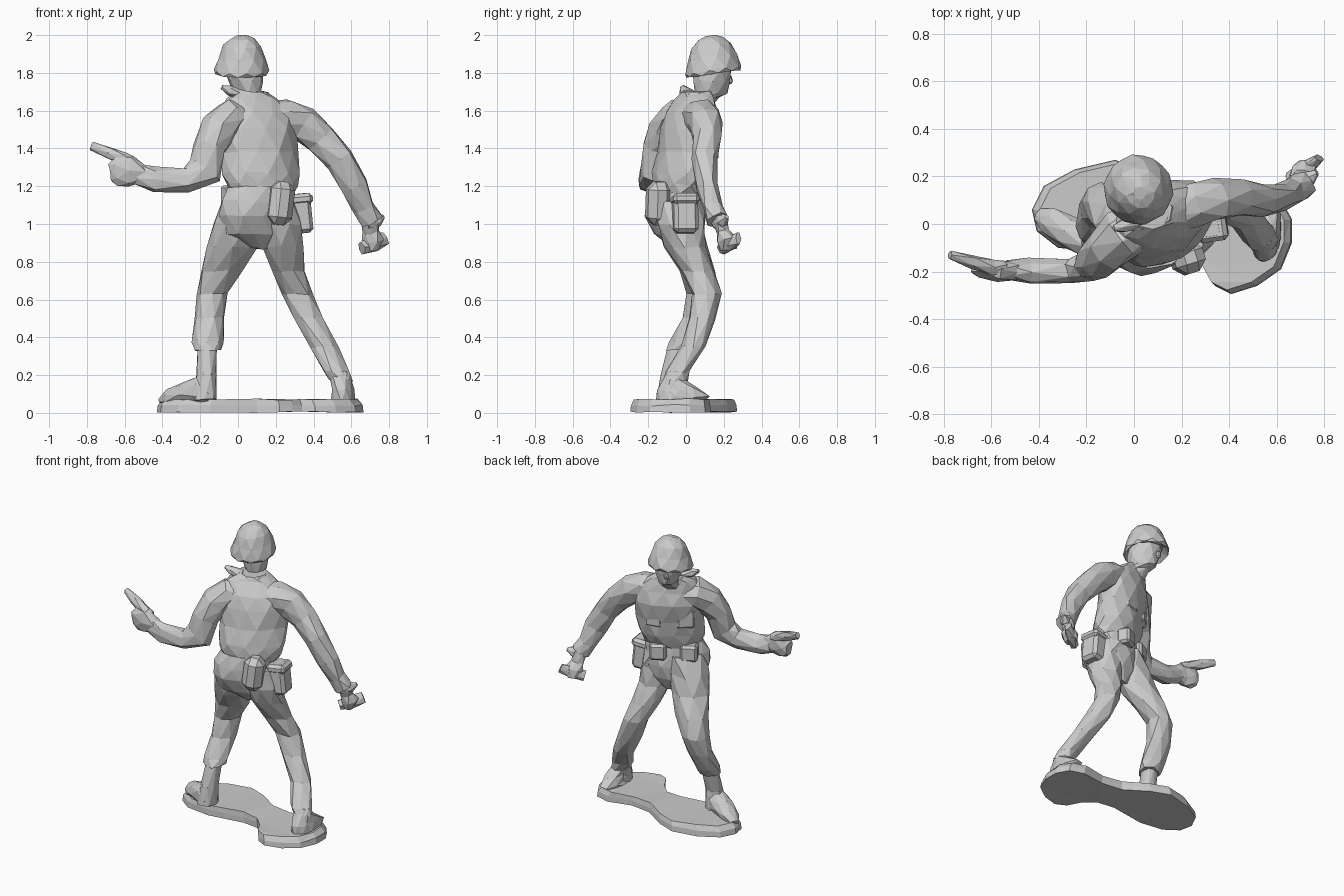
import bpy, bmesh, math, random
from mathutils import Vector, Matrix

random.seed(4)
YAW = math.radians(28)          # the body is turned on the base


def finish(name, bm):
    bmesh.ops.recalc_face_normals(bm, faces=bm.faces)
    me = bpy.data.meshes.new(name)
    bm.to_mesh(me)
    bm.free()
    ob = bpy.data.objects.new(name, me)
    bpy.context.collection.objects.link(ob)
    return ob


def loft(name, rings, n=8, yaw=None, jitter=0.005, tilt=0.0):
    """Skin elliptical rings (x, y, z, a, b): level if yaw is given, else across the path."""
    bm = bmesh.new()
    pts = [Vector(r[:3]) for r in rings]
    loops = []
    for i, r in enumerate(rings):
        if yaw is None:
            t = (pts[min(i + 1, len(pts) - 1)] - pts[max(i - 1, 0)]).normalized()
            u = Vector((0, 1, 0))
            u = (u - t * u.dot(t)).normalized()
            v = t.cross(u)
        else:
            u = Vector((math.cos(yaw), math.sin(yaw), 0))
            v = Vector((-math.sin(yaw), math.cos(yaw), 0))
        loop = []
        for k in range(n):
            w = 2 * math.pi * (k + 0.5 * (i % 2)) / n
            p = pts[i] + u * r[3] * math.cos(w) + v * r[4] * math.sin(w)
            p += Vector([random.uniform(-jitter, jitter) for _ in range(3)])
            p.z += tilt * (p.y - pts[i].y)
            loop.append(bm.verts.new(p))
        loops.append(loop)
    for i in range(len(loops) - 1):
        A, B = loops[i], loops[i + 1]
        for k in range(n):
            j = (k + 1) % n
            if i % 2 == 0:
                bm.faces.new((A[k], A[j], B[k]))
                bm.faces.new((A[j], B[j], B[k]))
            else:
                bm.faces.new((A[k], A[j], B[j]))
                bm.faces.new((A[k], B[j], B[k]))
    bm.faces.new(loops[0])
    bm.faces.new(loops[-1])
    return finish(name, bm)


def block(name, loc, size, yaw=YAW, pitch=0.0, roll=0.0, bevel=0.02):
    """Chamfered box used for pouches, pockets and small details."""
    bm = bmesh.new()
    bmesh.ops.create_cube(bm, size=1)
    bmesh.ops.scale(bm, vec=size, verts=bm.verts)
    bmesh.ops.bevel(bm, geom=bm.edges[:], offset=bevel, segments=1, affect='EDGES')
    rot = Matrix.Rotation(yaw, 4, 'Z') @ Matrix.Rotation(pitch, 4, 'X') @ Matrix.Rotation(roll, 4, 'Y')
    bm.transform(Matrix.Translation(loc) @ rot)
    return finish(name, bm)


def body(side, front, z):
    """Point given in the turned frame of the torso."""
    c, s = math.cos(YAW), math.sin(YAW)
    return Vector((0.12 + side * c - front * s, -0.02 + side * s + front * c, z))


# Two-lobed base plate
outline = [(-.43, .06), (-.41, -.03), (-.32, -.1), (-.15, -.12), (.1, -.08), (.22, -.1), (.29, -.17),
           (.34, -.26), (.41, -.295), (.52, -.26), (.62, -.19), (.665, -.08), (.665, .02), (.62, .1),
           (.52, .13), (.35, .1), (.2, .12), (.05, .22), (-.08, .27), (-.25, .23), (-.38, .16)]
bm = bmesh.new()
layers = []
for z, k in ((0.005, 1.0), (0.04, 0.99), (0.073, 0.94)):
    layers.append([bm.verts.new((0.1 + (x - 0.1) * k, y * k, z + random.uniform(-.005, .004)))
                   for x, y in outline])
m = len(outline)
for A, B in zip(layers, layers[1:]):
    for k in range(m):
        bm.faces.new((A[k], A[(k + 1) % m], B[(k + 1) % m], B[k]))
bm.faces.new(layers[0])
bm.faces.new(layers[-1])
bmesh.ops.triangulate(bm, faces=bm.faces[:])
finish("base", bm)

# Jacket bloused over the waist, and the hips
loft("jacket", [(.125, -.04, 1.17, .18, .12), (.125, -.03, 1.21, .2, .138), (.12, -.02, 1.27, .22, .145),
                (.12, .005, 1.38, .215, .138), (.11, .025, 1.5, .23, .138), (.1, .03, 1.59, .215, .122),
                (.075, .045, 1.665, .15, .09), (.07, .06, 1.7, .085, .08)], 11, YAW, .008)
loft("hips", [(.11, -.02, .87, .07, .06), (.1, -.04, .95, .18, .115), (.1, -.055, 1.04, .21, .14),
              (.1, -.055, 1.12, .2, .14), (.12, -.045, 1.2, .185, .125)], 11, YAW, .007)

# Legs
loft("left_leg", [(.04, -.05, 1.12, .12, .125), (.0, -.03, 1.0, .135, .13), (-.03, .0, .88, .13, .115),
                  (-.085, .06, .75, .11, .095), (-.135, .09, .63, .083, .085), (-.15, .055, .5, .082, .082),
                  (-.16, -.01, .38, .083, .08), (-.158, -.035, .33, .07, .07)], 8, 0, .007)
loft("right_leg", [(.2, -.03, 1.12, .11, .13), (.225, -.03, 1.0, .113, .13), (.235, .0, .88, .105, .11),
                   (.265, .065, .75, .088, .09), (.31, .105, .63, .085, .078), (.37, .085, .5, .08, .07),
                   (.455, .035, .35, .073, .065), (.525, -.04, .22, .067, .065), (.545, -.06, .17, .062, .065)], 8, 0, .007)

# Boots: shaft plus foot
loft("left_boot_shaft", [(-.158, -.035, .36, .05, .055), (-.165, -.075, .2, .056, .06), (-.175, -.085, .07, .065, .072)], 8, 0)
loft("left_boot_foot", [(-.14, -.095, .1, .055, .05), (-.2, -.07, .12, .07, .08), (-.28, -.03, .105, .07, .06),
                        (-.36, .015, .085, .06, .045), (-.405, .04, .065, .03, .02)], 8, None, .003)
loft("right_boot_shaft", [(.535, -.045, .22, .055, .058), (.55, -.08, .12, .06, .075), (.55, -.08, .06, .06, .08)], 8, 0)
loft("right_boot_foot", [(.55, -.05, .05, .065, .11), (.558, -.005, .085, .062, .14), (.56, -.03, .13, .055, .095),
                         (.55, -.06, .18, .05, .05)], 8, 0, .004)

# Arms
loft("left_sleeve", [(.05, .02, 1.57, .09, .07), (-.04, -.04, 1.56, .11, .1), (-.105, -.1, 1.5, .1, .1),
                     (-.15, -.145, 1.4, .085, .088), (-.18, -.175, 1.28, .07, .095), (-.27, -.195, 1.235, .055, .07),
                     (-.44, -.2, 1.235, .054, .068), (-.53, -.195, 1.26, .042, .058)], 8, None, .007)
loft("right_sleeve", [(.14, .04, 1.58, .09, .07), (.25, .08, 1.57, .1, .09), (.34, .1, 1.53, .088, .1),
                      (.44, .11, 1.45, .077, .09), (.54, .1, 1.34, .067, .08), (.615, .11, 1.2, .062, .073),
                      (.665, .14, 1.09, .053, .06), (.705, .165, 1.02, .055, .065)], 8, None, .007)

# Hands: the left one points outward, the right one holds a grip
loft("left_hand", [(-.5, -.195, 1.26, .04, .05), (-.57, -.2, 1.285, .045, .085), (-.64, -.19, 1.28, .042, .078),
                   (-.675, -.185, 1.275, .03, .055)], 7)
loft("left_pointer", [(-.55, -.19, 1.32, .035, .035), (-.6, -.18, 1.345, .036, .036), (-.68, -.16, 1.375, .03, .033),
                      (-.775, -.13, 1.415, .018, .023)], 6, None, .003)
loft("right_hand", [(.7, .175, 1.03, .04, .045), (.705, .195, .96, .035, .045), (.715, .215, .915, .055, .06),
                    (.71, .225, .865, .045, .035)], 7)
loft("right_cuff_tip", [(.68, .16, 1.0, .03, .03), (.74, .195, 1.02, .035, .035), (.77, .215, 1.04, .012, .012)], 6, None, .003)
loft("right_grip", [(.655, .19, .87, .03, .035), (.72, .235, .895, .035, .042), (.78, .278, .925, .015, .04)], 6, None, .003)

# Head, nose and collar
loft("head", [(.07, .06, 1.62, .075, .075), (.06, .095, 1.67, .065, .085), (.045, .135, 1.69, .065, .09),
              (.04, .135, 1.755, .088, .105), (.025, .14, 1.83, .1, .11)], 9, YAW, .004)
block("nose", (-.008, .228, 1.765), (.028, .035, .05), YAW, .3, 0, .01)
loft("collar", [(.075, .045, 1.65, .115, .09), (.07, .06, 1.695, .092, .085)], 9, YAW, .006)
loft("collar_tip", [(.02, .02, 1.685, .04, .03), (-.045, -.01, 1.705, .03, .028), (-.085, -.02, 1.725, .012, .012)], 6, None, .003)

# Helmet with flared rim
loft("helmet", [(.018, .145, 1.83, .1, .11), (.018, .145, 1.795, .143, .145), (.018, .145, 1.815, .146, .148),
                (.02, .14, 1.88, .126, .13), (.022, .135, 1.945, .1, .106), (.025, .13, 1.982, .06, .066),
                (.025, .13, 1.996, .025, .028)], 10, YAW, .003, .14)

# Belt pouches, side pocket and chest pockets
block("rear_canteen", (.225, -.145, 1.11), (.13, .13, .23), .3, 0, .12, .04)
block("right_pouch", (.325, -.005, 1.055), (.12, .13, .21), .15, 0, -.1, .02)
block("right_pouch_flap", (.325, -.005, 1.13), (.13, .14, .06), .15, 0, -.1, .018)
block("left_side_pocket", body(-.15, .0, 1.06), (.07, .13, .22), YAW, 0, .2, .02)
for side in (-1, 1):
    block(f"front_pouch_{side}", body(side * .1 - .02, .09, 1.15), (.11, .09, .11), YAW, 0, 0, .015)
    block(f"chest_pocket_{side}", body(side * .1, .125, 1.4), (.12, .05, .13), YAW + side * -.25, 0, 0, .015)
